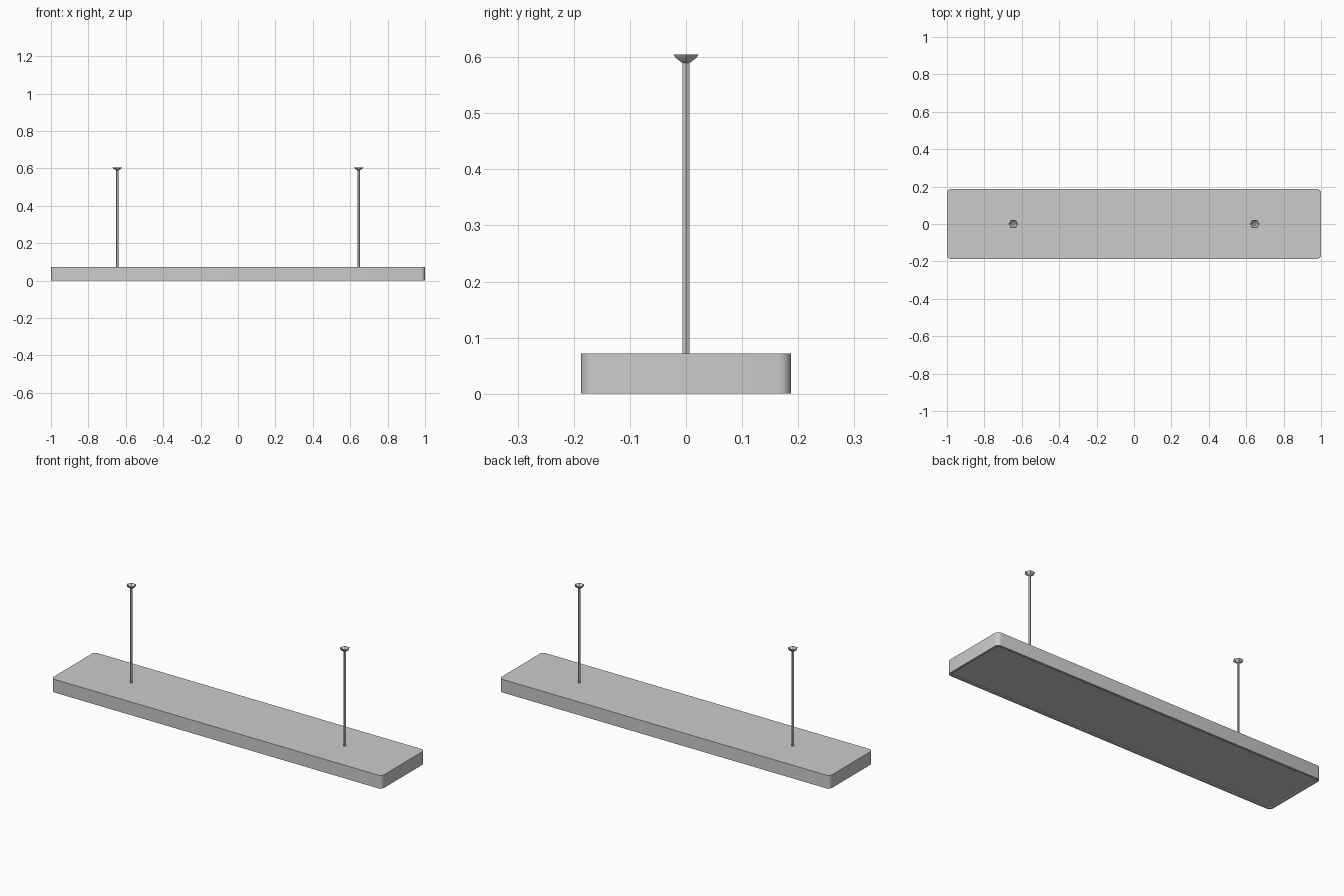
import bpy, bmesh, math

cube = bpy.data.objects.get("Cube")
if cube:
    bpy.data.objects.remove(cube, do_unlink=True)

metal = bpy.data.materials.new("light_grey_metal")
metal.use_nodes = True
grey = (0.6, 0.6, 0.6, 1)
metal.diffuse_color = grey
metal.node_tree.nodes["Principled BSDF"].inputs["Base Color"].default_value = grey


def finish(name, bm, x=0):
    bmesh.ops.recalc_face_normals(bm, faces=bm.faces)
    mesh = bpy.data.meshes.new(name)
    bm.to_mesh(mesh)
    bm.free()
    mesh.materials.append(metal)
    obj = bpy.data.objects.new(name, mesh)
    obj.location.x = x
    bpy.context.collection.objects.link(obj)
    bpy.ops.object.select_all(action='DESELECT')
    obj.select_set(True)
    bpy.context.view_layer.objects.active = obj
    bpy.ops.object.shade_smooth_by_angle(angle=math.radians(35))
    return obj


def loft(bm, rings, cap_start, cap_end):
    loops = [[bm.verts.new(p) for p in ring] for ring in rings]
    n = len(loops[0])
    for a, b in zip(loops, loops[1:]):
        for i in range(n):
            j = (i + 1) % n
            bm.faces.new((a[i], a[j], b[j], b[i]))
    if cap_start:
        bm.faces.new(loops[0])
    if cap_end:
        bm.faces.new(loops[-1])


def rounded_rect(inset, z, radius=0.022, steps=4):
    pts = []
    for q, (sx, sy) in enumerate(((1, 1), (-1, 1), (-1, -1), (1, -1))):
        for k in range(steps + 1):
            a = math.pi / 2 * (q + k / steps)
            r = radius - inset
            pts.append((sx * (1 - radius) + r * math.cos(a),
                        sy * (0.187 - radius) + r * math.sin(a), z))
    return pts


def hexagon(r, z):
    return [(r * math.cos(i * math.pi / 3), r * math.sin(i * math.pi / 3), z)
            for i in range(6)]


# Housing with a rim around a shallow recessed underside
bm = bmesh.new()
loft(bm, [rounded_rect(0, 0.072), rounded_rect(0, 0),
          rounded_rect(0.012, 0), rounded_rect(0.012, 0.006)], True, True)
finish("lamp_housing", bm)

# Suspension rods and hollow ceiling cups
for side, x in (("left", 0.645), ("right", -0.645)):
    bm = bmesh.new()
    loft(bm, [hexagon(0.007, 0.07), hexagon(0.007, 0.596)], True, True)
    finish(side + "_rod", bm, x)

    bm = bmesh.new()
    loft(bm, [hexagon(0.007, 0.589), hexagon(0.022, 0.599), hexagon(0.026, 0.605),
              hexagon(0.023, 0.605), hexagon(0.008, 0.594)], True, True)
    finish(side + "_ceiling_cup", bm, x)
